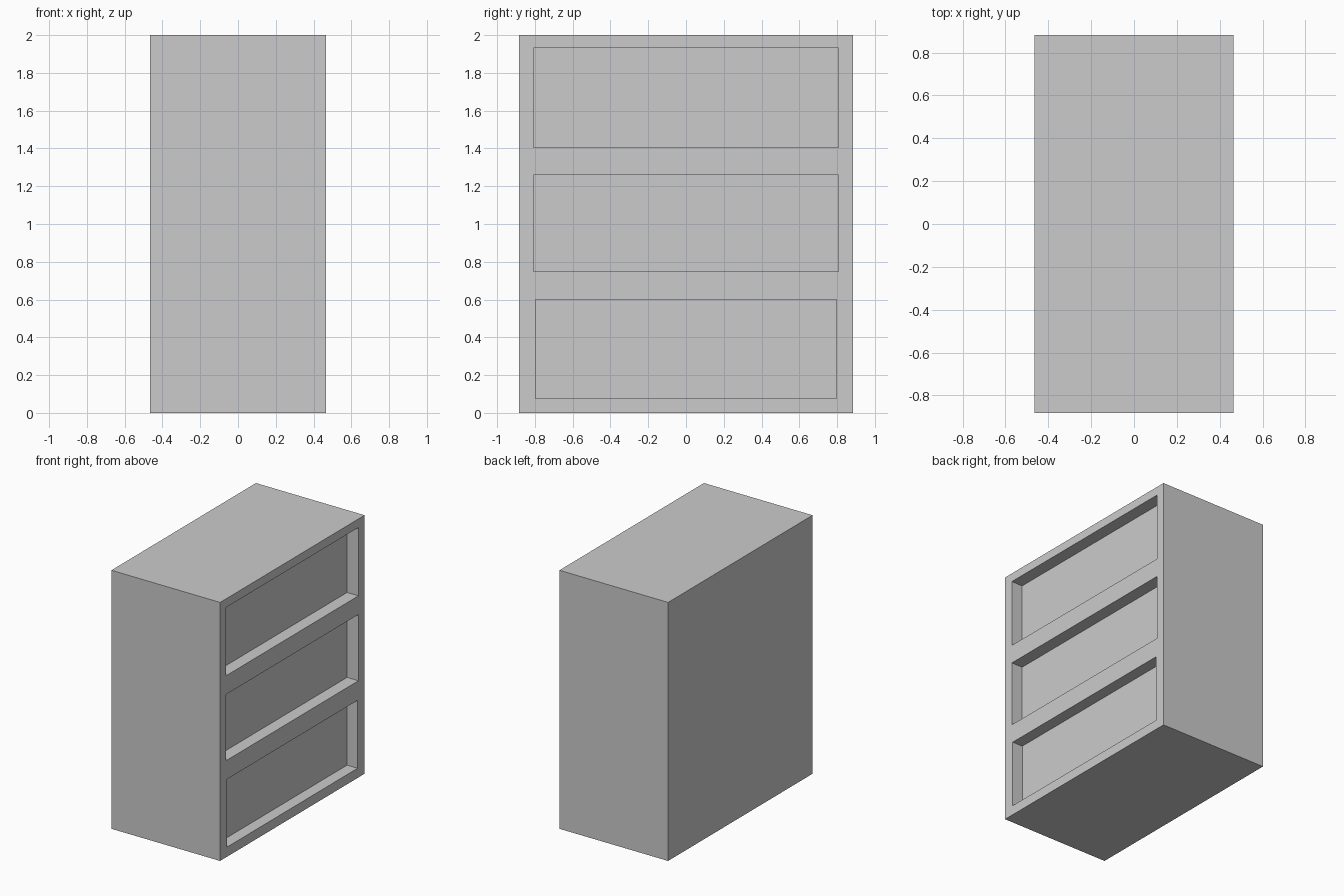
import bpy

if "Cube" in bpy.data.objects:
    bpy.data.objects.remove(bpy.data.objects["Cube"])

W, D, H = 0.93, 1.766, 2.0


def box(name, x0, x1, y0, y1, z0, z1):
    bpy.ops.mesh.primitive_cube_add(
        size=1, location=((x0 + x1) / 2, (y0 + y1) / 2, (z0 + z1) / 2))
    ob = bpy.context.object
    ob.name = name
    ob.scale = (x1 - x0, y1 - y0, z1 - z0)
    bpy.ops.object.transform_apply(location=False, rotation=False, scale=True)
    return ob


# Solid cabinet body
body = box("cabinet_body", -W / 2, W / 2, -D / 2, D / 2, 0, H)

# Three recessed drawer bays on the right side: half width, bottom, top, depth
bays = [(0.798, 0.075, 0.60, 0.09),
        (0.808, 0.748, 1.26, 0.097),
        (0.808, 1.405, 1.933, 0.097)]
for half, z0, z1, depth in bays:
    cutter = box("bay_cutter", W / 2 - depth, W / 2 + 0.2, -half, half, z0, z1)
    cutter.hide_render = True
    mod = body.modifiers.new("bay", 'BOOLEAN')
    mod.operation = 'DIFFERENCE'
    mod.solver = 'EXACT'
    mod.object = cutter
    bpy.context.view_layer.objects.active = body
    bpy.ops.object.modifier_apply(modifier=mod.name)
    bpy.data.objects.remove(cutter, do_unlink=True)
